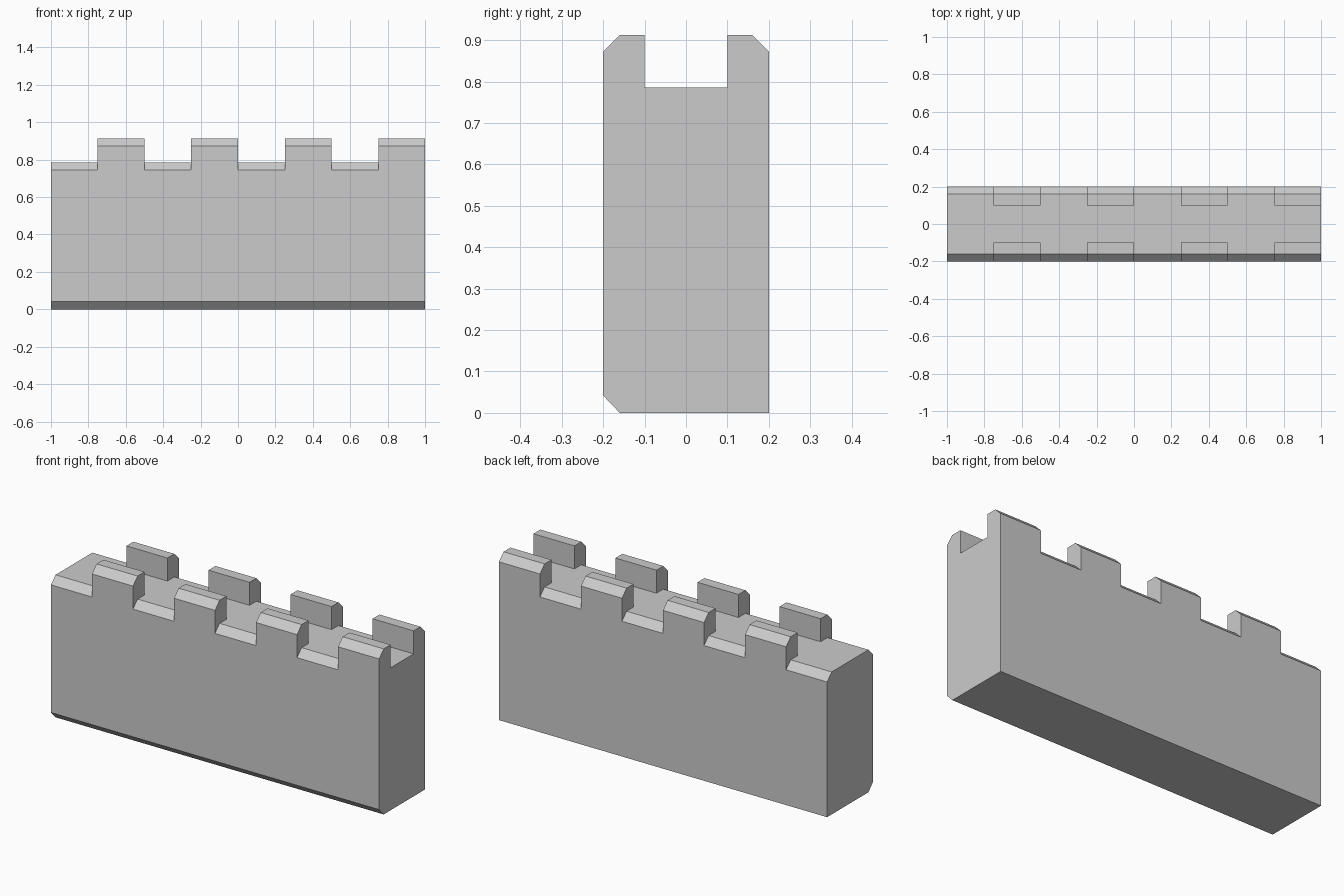
import bpy, bmesh, math

if "Cube" in bpy.data.objects:
    bpy.data.objects.remove(bpy.data.objects["Cube"])

FLOOR, TOP = 0.785, 0.912      # walkway and merlon heights
CELLS, CELL = 8, 0.25          # alternating gap / merlon along x

# Cross-section of the wall (y, z), chamfered at the top and lower front
profile = [(-0.16, 0), (0.2, 0), (0.2, FLOOR - 0.04), (0.16, FLOOR),
           (0.1, FLOOR), (-0.1, FLOOR), (-0.16, FLOOR),
           (-0.2, FLOOR - 0.04), (-0.2, 0.042)]
raised = {2, 3, 5, 6}          # profile segments that rise into merlons

bm = bmesh.new()

# Wall body: sweep the section along x in equal cells
rings = [[bm.verts.new((-1 + i * CELL, y, z)) for y, z in profile]
         for i in range(CELLS + 1)]
merlons = []
n = len(profile)
for c in range(CELLS):
    a, b = rings[c], rings[c + 1]
    for s in range(n):
        t = (s + 1) % n
        face = bm.faces.new((a[s], b[s], b[t], a[t]))
        if c % 2 and s in raised:
            merlons.append(face)
bm.faces.new(rings[0])
bm.faces.new(rings[-1])
bmesh.ops.recalc_face_normals(bm, faces=bm.faces[:])

# Merlons: raise the edge strips of every second cell
result = bmesh.ops.extrude_face_region(bm, geom=merlons)
top_verts = [g for g in result["geom"] if isinstance(g, bmesh.types.BMVert)]
bmesh.ops.translate(bm, verts=top_verts, vec=(0, 0, TOP - FLOOR))
stale = [f for f in merlons if f.is_valid]
if stale:
    bmesh.ops.delete(bm, geom=stale, context='FACES_ONLY')

# Merge coplanar faces into clean flat sides
bmesh.ops.dissolve_limit(bm, angle_limit=math.radians(1),
                         verts=bm.verts[:], edges=bm.edges[:])
bmesh.ops.recalc_face_normals(bm, faces=bm.faces[:])

mesh = bpy.data.meshes.new("battlement_wall")
bm.to_mesh(mesh)
bm.free()
bpy.context.collection.objects.link(bpy.data.objects.new("battlement_wall", mesh))
